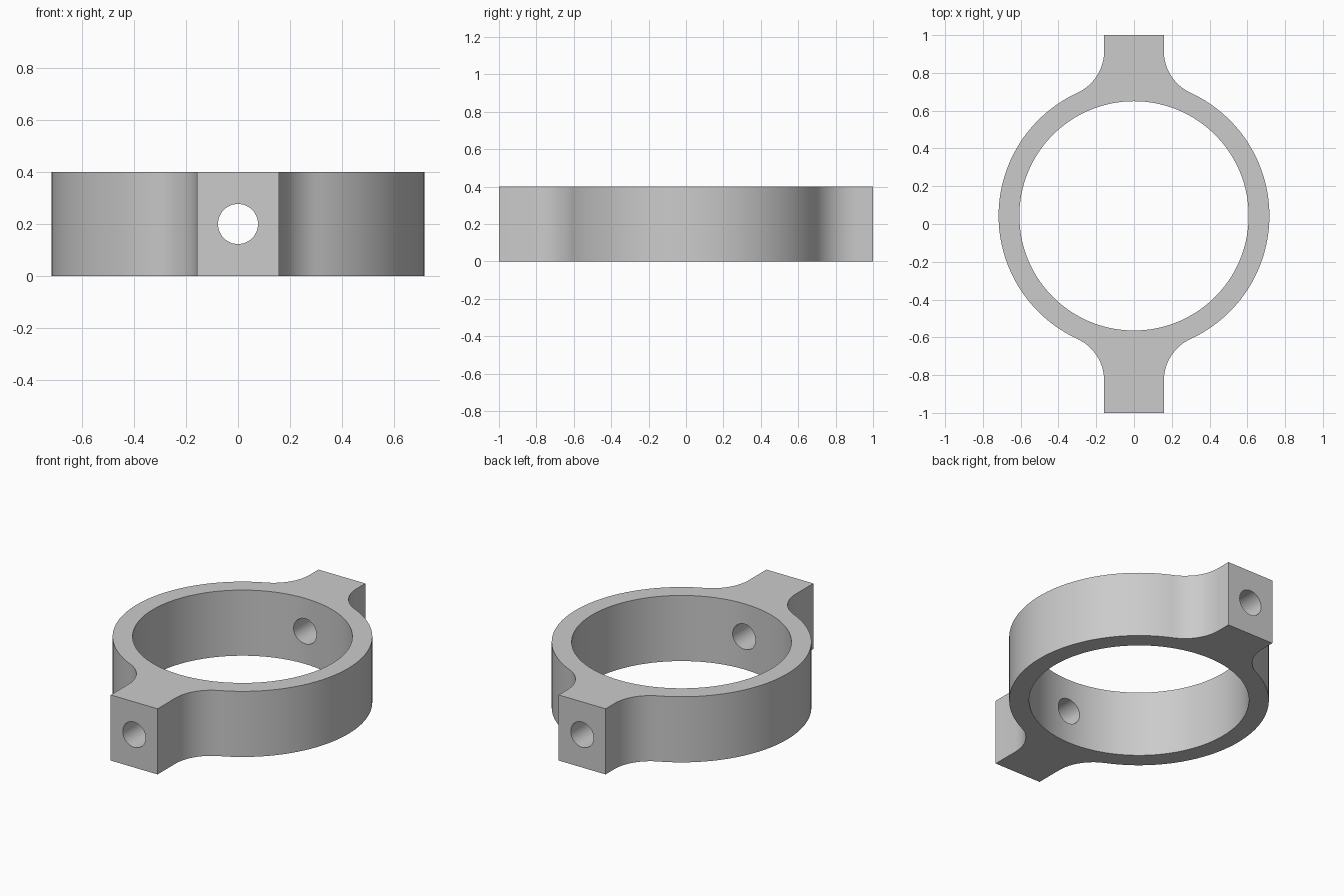
import bpy, bmesh
from math import sin, cos, pi, asin, sqrt, radians
from mathutils import Matrix, Vector

old = bpy.data.objects.get("Cube")
if old:
    bpy.data.objects.remove(old, do_unlink=True)

HEIGHT = 0.4
RING_Y = 0.043       # ring centre sits slightly behind the middle
OUTER, INNER = 0.717, 0.607
LUG = 0.158          # half width of the lugs
FILLET = 0.244
HOLE = 0.077

grey = bpy.data.materials.new("plain grey")
grey.use_nodes = True
grey.diffuse_color = (0.6, 0.6, 0.6, 1)
grey.node_tree.nodes["Principled BSDF"].inputs["Base Color"].default_value = (0.6, 0.6, 0.6, 1)


def arc(cx, cy, r, a0, a1, n):
    angles = [a0 + (a1 - a0) * i / n for i in range(n + 1)]
    return [(cx + r * cos(a), cy + r * sin(a)) for a in angles]


def add_object(name, bm):
    bmesh.ops.recalc_face_normals(bm, faces=bm.faces)
    mesh = bpy.data.meshes.new(name)
    bm.to_mesh(mesh)
    bm.free()
    mesh.materials.append(grey)
    obj = bpy.data.objects.new(name, mesh)
    bpy.context.collection.objects.link(obj)
    return obj


def cylinder(name, radius, depth, segments, matrix):
    bm = bmesh.new()
    bmesh.ops.create_cone(bm, cap_ends=True, segments=segments, radius1=radius,
                          radius2=radius, depth=depth, matrix=matrix)
    obj = add_object(name, bm)
    obj.hide_render = True
    return obj


# Right half outline: quarter ring, fillet, lug end, mirrored front to back
fx = LUG + FILLET
fy = sqrt((OUTER + FILLET) ** 2 - fx ** 2)
side = asin(fy / (OUTER + FILLET))
quarter = arc(0, 0, OUTER, 0, side, 40)
quarter += arc(fx, fy, FILLET, side + pi, pi, 16)[1:]
back = [(x, y + RING_Y) for x, y in quarter] + [(LUG, 1)]
front = [(x, RING_Y - y) for x, y in quarter[1:]] + [(LUG, -1)]
half = front[::-1] + back
outline = half + [(-x, y) for x, y in half[::-1]]
# drop coincident points
outline = [p for i, p in enumerate(outline)
           if (Vector(p) - Vector(outline[i - 1])).length > 1e-5]

# Clamp body
bm = bmesh.new()
base = bm.faces.new([bm.verts.new((x, y, 0)) for x, y in outline])
out = bmesh.ops.extrude_face_region(bm, geom=[base], use_keep_orig=True)
top = [v for v in out["geom"] if isinstance(v, bmesh.types.BMVert)]
bmesh.ops.translate(bm, verts=top, vec=(0, 0, HEIGHT))
clamp = add_object("clamp_ring", bm)

# Central bore and through bolt hole
middle = HEIGHT / 2
cutters = [
    cylinder("bore_cutter", INNER, 1, 128, Matrix.Translation((0, RING_Y, middle))),
    cylinder("bolt_hole_cutter", HOLE, 3, 48,
             Matrix.Translation((0, 0, middle)) @ Matrix.Rotation(pi / 2, 4, "X")),
]
bpy.ops.object.select_all(action="DESELECT")
clamp.select_set(True)
bpy.context.view_layer.objects.active = clamp
for cutter in cutters:
    mod = clamp.modifiers.new(cutter.name, "BOOLEAN")
    mod.operation = "DIFFERENCE"
    mod.solver = "EXACT"
    mod.object = cutter
    bpy.ops.object.modifier_apply(modifier=mod.name)
    bpy.data.objects.remove(cutter, do_unlink=True)

bpy.ops.object.shade_smooth_by_angle(angle=radians(30))
